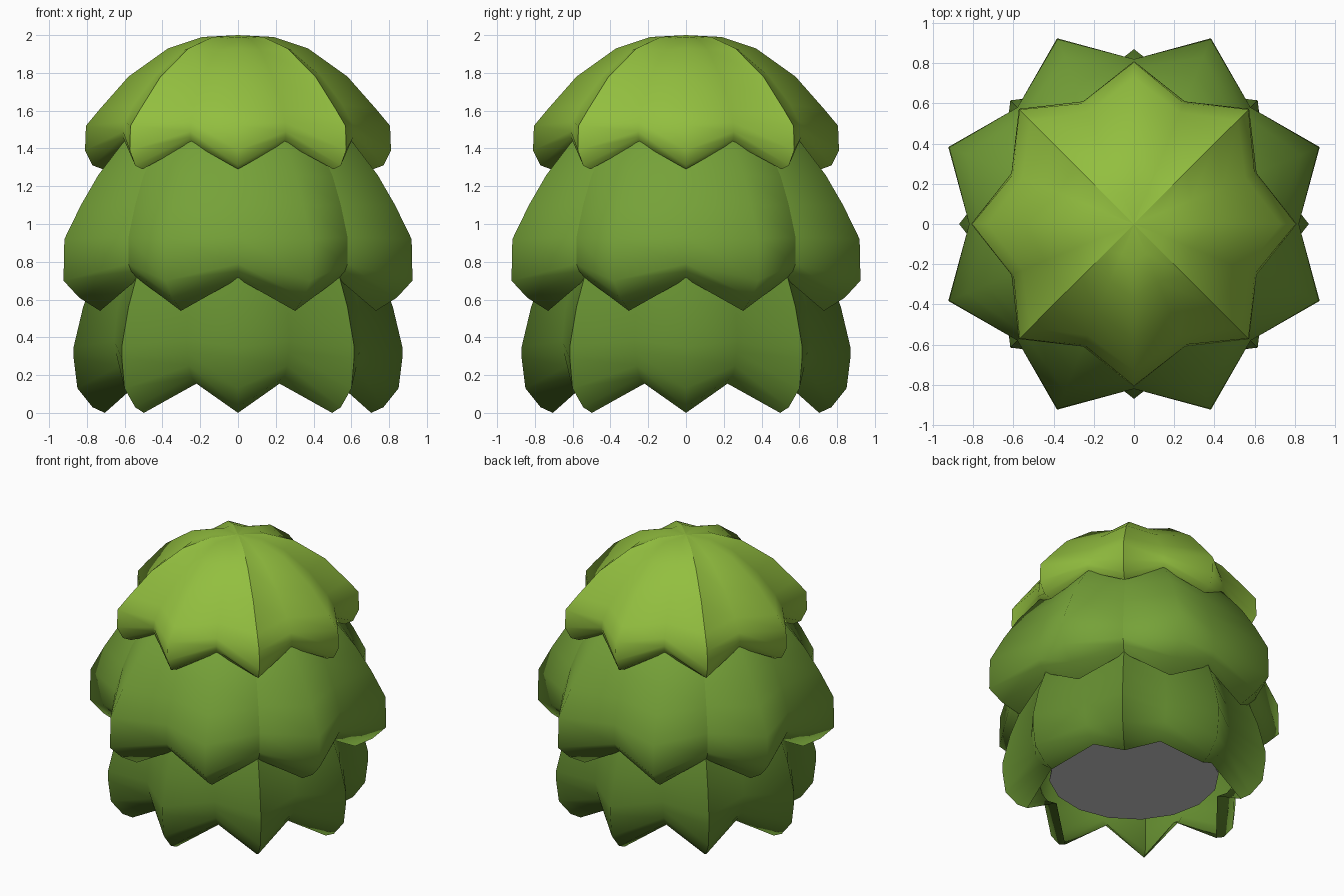
import bpy, bmesh, math

if "Cube" in bpy.data.objects:
    bpy.data.objects.remove(bpy.data.objects["Cube"])


def material(name, color):
    m = bpy.data.materials.new(name)
    m.diffuse_color = (*color, 1)
    m.use_nodes = True
    m.node_tree.nodes["Principled BSDF"].inputs["Base Color"].default_value = m.diffuse_color
    return m


def leaf_tier(name, tip, valley, tips_first, mat):
    """Four quarter-turn leaves; each zigzags between tip and valley profiles."""
    bm = bmesh.new()
    for quarter in range(4):
        columns = []
        for i in range(5):
            a = math.radians(quarter * 90 - 45 + i * 22.5)
            profile = tip if (i % 2 == 0) == tips_first else valley
            columns.append([bm.verts.new((r * math.cos(a), r * math.sin(a), z))
                            for r, z in profile])
        for left, right in zip(columns, columns[1:]):
            for k in range(len(left) - 1):
                bm.faces.new((left[k], left[k + 1], right[k + 1], right[k]))
    mesh = bpy.data.meshes.new(name)
    bm.to_mesh(mesh)
    bm.free()
    mesh.polygons.foreach_set("use_smooth", [True] * len(mesh.polygons))
    mesh.materials.append(mat)
    obj = bpy.data.objects.new(name, mesh)
    bpy.context.collection.objects.link(obj)
    return obj


# Domed top leaves
leaf_tier("top_leaves",
          [(0, 2.0), (.19, 1.99), (.37, 1.93), (.58, 1.78), (.73, 1.61),
           (.805, 1.52), (.81, 1.39), (.77, 1.31), (.715, 1.29)],
          [(0, 2.0), (.16, 1.985), (.31, 1.92), (.48, 1.78), (.60, 1.63),
           (.65, 1.54), (.66, 1.49), (.66, 1.46), (.645, 1.43)],
          True, material("light_green", (.29, .52, .05)))

# Wide middle leaves, turned half a step
leaf_tier("middle_leaves",
          [(.45, 1.6), (.66, 1.43), (.80, 1.26), (.90, 1.1), (.995, .92),
           (1.0, .70), (.91, .61), (.79, .54)],
          [(.42, 1.6), (.61, 1.42), (.71, 1.25), (.77, 1.1), (.82, .93),
           (.82, .79), (.80, .75), (.75, .71)],
          False, material("mid_green", (.18, .36, .04)))

# Bottom leaves, curling in at the tips
leaf_tier("bottom_leaves",
          [(.66, .9), (.76, .72), (.82, .56), (.87, .35), (.87, .29),
           (.85, .13), (.77, .03), (.705, 0)],
          [(.58, .9), (.65, .72), (.69, .56), (.71, .38), (.70, .32),
           (.68, .25), (.64, .19), (.575, .155)],
          True, material("dark_green", (.13, .27, .03)))

# Plain inner core, seen only from below
bpy.ops.mesh.primitive_cone_add(vertices=16, radius1=.56, radius2=.38,
                                depth=1.3, location=(0, 0, .85))
bpy.context.object.name = "inner_core"
